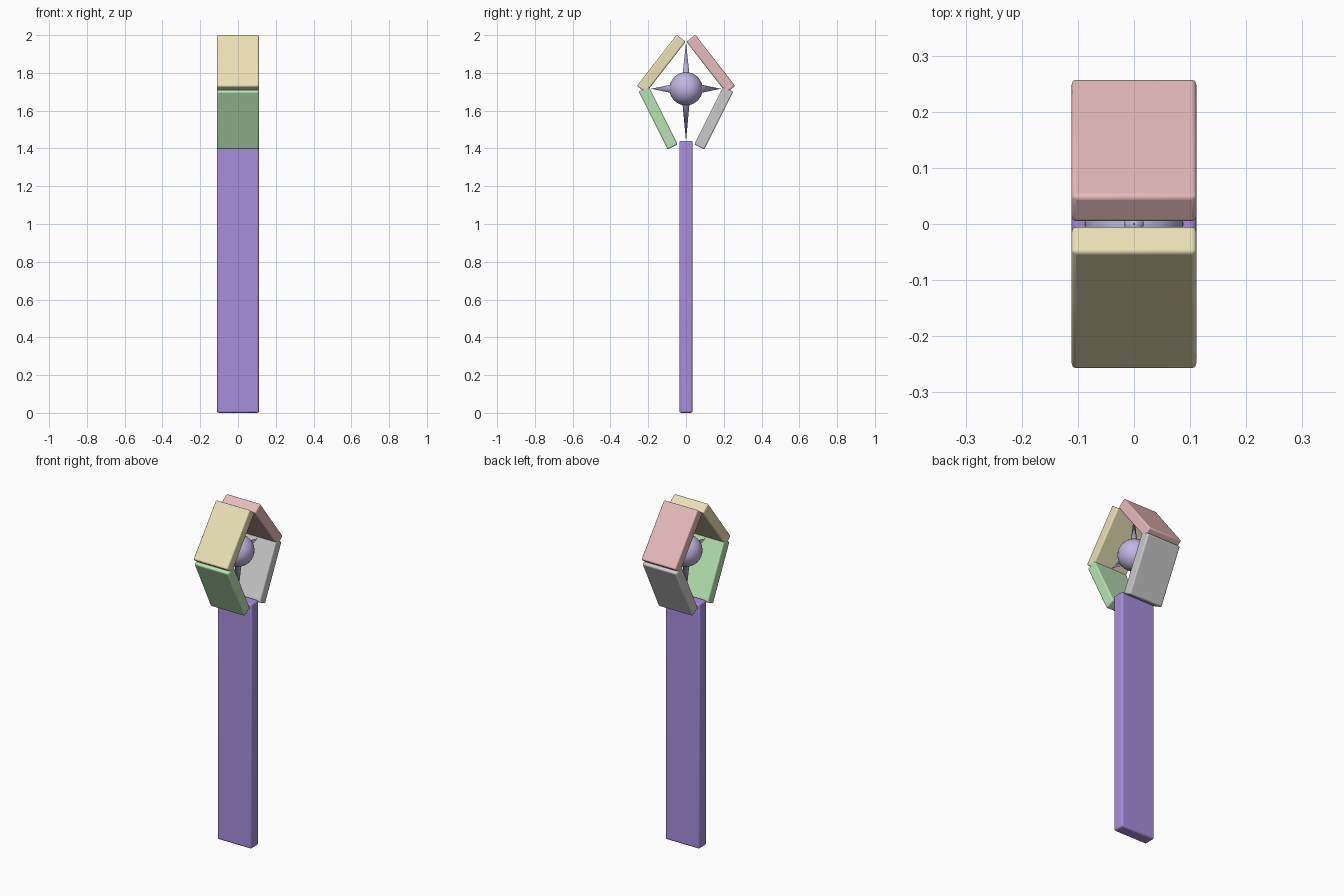
import bpy
from math import atan2, pi
from mathutils import Vector

if "Cube" in bpy.data.objects:
    bpy.data.objects.remove(bpy.data.objects["Cube"])

def material(name, rgb):
    m = bpy.data.materials.new(name)
    m.diffuse_color = (*rgb, 1)
    m.use_nodes = True
    m.node_tree.nodes["Principled BSDF"].inputs["Base Color"].default_value = m.diffuse_color
    return m

def finish(ob, name, mat):
    ob.name = name
    if mat:
        ob.data.materials.append(mat)
    bpy.ops.object.shade_smooth_by_angle()
    return ob

def block(name, size, loc, tilt=0, mat=None, bevel=0.008):
    bpy.ops.mesh.primitive_cube_add(size=1, location=loc, rotation=(tilt, 0, 0))
    ob = bpy.context.object
    ob.scale = size
    bpy.ops.object.transform_apply(location=False, rotation=False, scale=True)
    mod = ob.modifiers.new("soft_edges", 'BEVEL')
    mod.width = bevel
    mod.segments = 3
    return finish(ob, name, mat)

purple = material("handle_purple", (0.40, 0.27, 0.72))
lilac = material("orb_lilac", (0.54, 0.47, 0.76))
yellow = material("panel_yellow", (0.83, 0.75, 0.47))
pink = material("panel_pink", (0.80, 0.50, 0.50))
green = material("panel_green", (0.48, 0.77, 0.45))

W = 0.222   # width shared by handle and panels
T = 0.06    # panel thickness
L = 0.343   # panel length

# Handle
block("handle", (W, 0.07, 1.44), (0, 0, 0.72), mat=purple, bevel=0.01)

# Four frame panels: tilted about x, mirrored front to back
for side, label, up_mat, low_mat in ((-1, "front", yellow, green), (1, "back", pink, None)):
    block(label + "_upper_panel", (W, T, L), (0, side * 0.131, 1.848),
          side * atan2(0.21, 0.27), up_mat)
    block(label + "_lower_panel", (W, T, L), (0, side * 0.147, 1.561),
          -side * atan2(0.447, 0.894), low_mat)

# Orb in the middle of the frame
centre = Vector((0, 0, 1.716))
bpy.ops.mesh.primitive_uv_sphere_add(segments=32, ring_count=16, radius=0.088, location=centre)
finish(bpy.context.object, "orb", lilac)

# Spikes tapering from the orb to the frame corners
for name, direction, length, radius in (
        ("top_spike", (0, 0, 1), 0.248, 0.026),
        ("bottom_spike", (0, 0, -1), 0.278, 0.026),
        ("front_spike", (0, -1, 0), 0.185, 0.038),
        ("back_spike", (0, 1, 0), 0.185, 0.038)):
    d = Vector(direction)
    bpy.ops.mesh.primitive_cone_add(vertices=16, radius1=radius, radius2=0, depth=length,
                                    location=centre + d * length / 2,
                                    rotation=d.to_track_quat('Z', 'Y').to_euler())
    finish(bpy.context.object, name, lilac)
